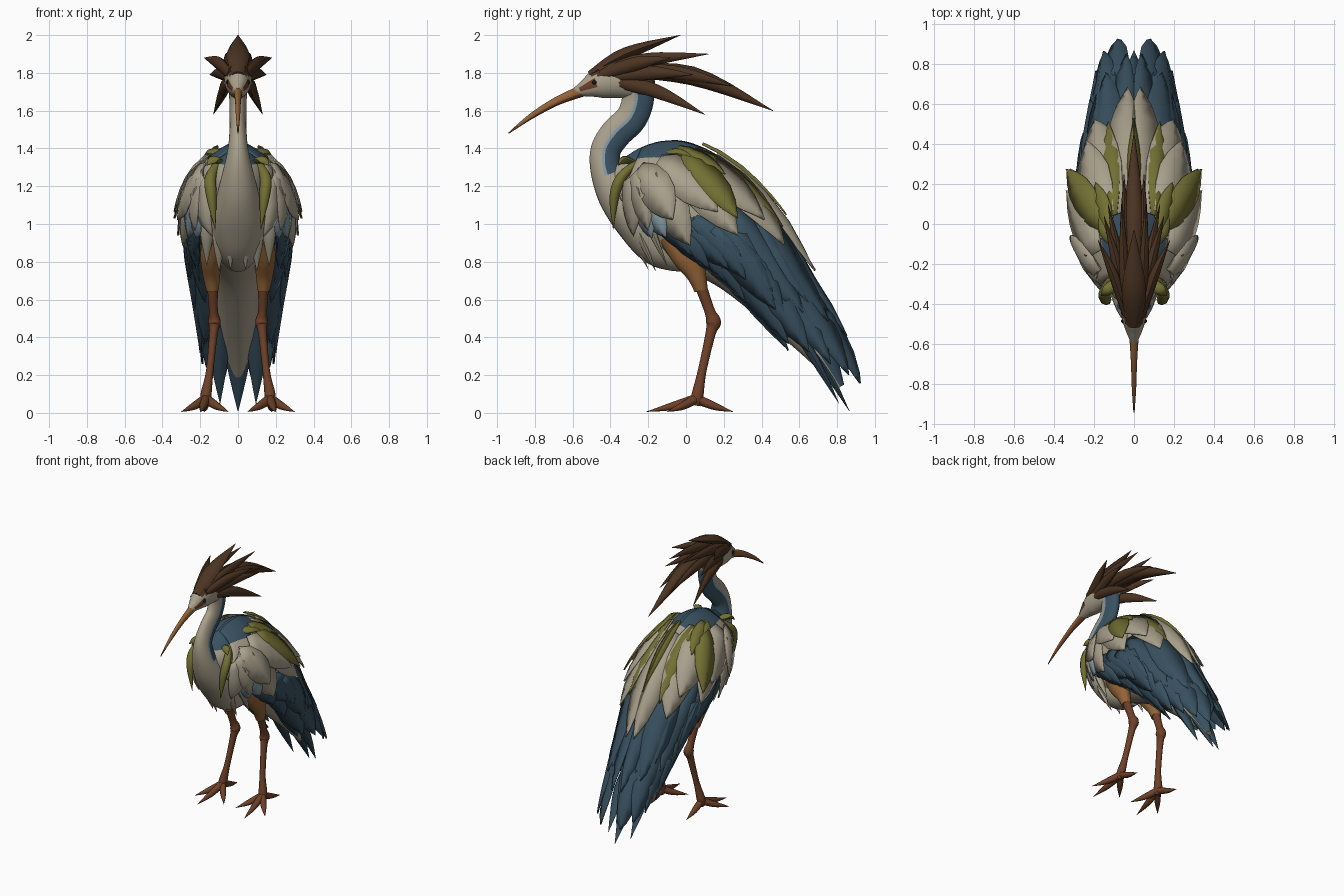
import bpy, bmesh, math
from mathutils import Vector

default = bpy.data.objects.get("Cube")
if default:
    bpy.data.objects.remove(default)


def material(name, colour):
    mat = bpy.data.materials.new(name)
    mat.use_nodes = True
    mat.diffuse_color = (*colour, 1)
    mat.node_tree.nodes["Principled BSDF"].inputs["Base Color"].default_value = (*colour, 1)
    return mat


CREAM = material("cream", (.40, .355, .265))
BLUE = material("slate blue", (.041, .083, .12))
PALE = material("pale blue", (.23, .32, .37))
OLIVE = material("olive", (.17, .16, .033))
BROWN = material("dark brown", (.072, .034, .016))
RUST = material("rust", (.155, .052, .021))
ORANGE = material("orange", (.29, .125, .038))
BLACK = material("eye black", (.01, .01, .01))
ROOF = 1.6  # narrows the upper half of the body towards the spine


def sample(rows, u):
    """Smooth interpolation of (x, y, z, half width, half depth) rows."""
    last = len(rows) - 1
    u = min(max(u, 0), last)
    i = min(int(u), last - 1)
    t = u - i
    a, b, c, d = (rows[min(max(k, 0), last)] for k in (i - 1, i, i + 1, i + 2))
    return [q + t / 2 * (r - p + t * (2 * p - 5 * q + 4 * r - s + t * (3 * (q - r) + s - p)))
            for p, q, r, s in zip(a, b, c, d)]


def surface(rows, u, angle, lift=0, pinch=1):
    """Point on a swept surface; angle 0 is the back, 90 the left side."""
    here = sample(rows, u)
    ahead, behind = sample(rows, u + .05), sample(rows, u - .05)
    tangent = (Vector(ahead[:3]) - Vector(behind[:3])).normalized()
    side = Vector((1, 0, 0))
    side = (side - tangent * side.dot(tangent)).normalized()
    back = side.cross(tangent)
    s, c = math.sin(math.radians(angle)), math.cos(math.radians(angle))
    if c > 0:
        s = math.copysign(abs(s) ** pinch, s)
    wide, deep = max(here[3], .001) + lift, max(here[4], .001) + lift
    return Vector(here[:3]) + side * wide * s + back * deep * c


def finish(name, bm, mats, mirror, thickness=0, smooth=50):
    bmesh.ops.recalc_face_normals(bm, faces=bm.faces)
    mesh = bpy.data.meshes.new(name)
    bm.to_mesh(mesh)
    bm.free()
    obj = bpy.data.objects.new(name, mesh)
    bpy.context.collection.objects.link(obj)
    for mat in mats:
        mesh.materials.append(mat)
    bpy.ops.object.select_all(action="DESELECT")
    obj.select_set(True)
    bpy.context.view_layer.objects.active = obj
    bpy.ops.object.shade_smooth_by_angle(angle=math.radians(smooth))
    if mirror:
        obj.modifiers.new("Mirror", "MIRROR").use_mirror_merge = False
    if thickness:
        obj.modifiers.new("Solidify", "SOLIDIFY").thickness = thickness


def sweep(name, rows, mats, rule=None, steps=6, sides=14, arc=None, span=None, mirror=False,
          pinch=1):
    bm = bmesh.new()
    start, end = span or (0, len(rows) - 1)
    count = max(2, round((end - start) * steps))
    first, final = arc or (0, 360)
    columns = sides + 1 if arc else sides
    rings = []
    for i in range(count + 1):
        u = start + (end - start) * i / count
        rings.append([bm.verts.new(surface(rows, u, first + (final - first) * j / sides, 0, pinch))
                      for j in range(columns)])
    for i in range(count):
        for j in range(sides):
            k = (j + 1) % columns
            face = bm.faces.new((rings[i][j], rings[i][k], rings[i + 1][k], rings[i + 1][j]))
            if rule:
                angle = first + (final - first) * (j + .5) / sides
                u = start + (end - start) * (i + .5) / count
                face.material_index = rule(u, angle if arc else min(angle, 360 - angle))
    if not arc:
        bm.faces.new(rings[0])
        bm.faces.new(rings[-1])
    finish(name, bm, mats, mirror, thickness=.008 if arc else 0)


def spike(name, mat, points, wide, deep, mirror=True, base=.55):
    sizes = (base, 1, .03) if len(points) == 3 else (base, 1, .9, .03)
    rows = [(*p, wide * s, deep * s) for p, s in zip(points, sizes)]
    sweep(name, rows, [mat], sides=8, steps=5, mirror=mirror)


# Body axis, and a wider envelope that the folded wings follow
body = [(0, -.40, 1.30, .03, .05), (0, -.34, 1.26, .11, .14), (0, -.20, 1.20, .18, .265),
        (0, -.05, 1.13, .21, .31), (0, .12, 1.02, .21, .30), (0, .30, .87, .18, .25),
        (0, .47, .66, .13, .18), (0, .66, .41, .09, .11), (0, .82, .14, .02, .02)]
wing_widths = (.04, .135, .225, .265, .28, .27, .23, .18, .13, .04)
wing_depths = (.05, .14, .265, .31, .305, .26, .20, .16, .115, .03)
wing = [(*row[:3], w, d) for row, w, d in zip(body + [(0, .90, .02)], wing_widths, wing_depths)]


def body_rule(u, angle):
    if u > 6.6 and angle < 100:
        return 1
    return 0 if u > 3.4 else 1 if angle < 60 else 2 if angle < 66 else 0


def wing_rule(u, angle):
    if 1.9 < u < 2.6 and angle > 95:
        return 2
    if u < 3 and angle < 54:
        return 1
    return 1 if u + angle / 35 > 6.4 else 0


sweep("body", body, [CREAM, BLUE, PALE], body_rule, sides=40, pinch=ROOF)
sweep("wing_shell", wing, [CREAM, BLUE, PALE], wing_rule, sides=20,
      arc=(8, 132), span=(1.3, 6.8), mirror=True, pinch=ROOF)


def feathers(name, mat, count, u_base, u_tip, a_base, a_tip, width, lift, rise=.02):
    """A row of leaf-shaped plates on the wing; pairs give the first and last feather."""
    bm = bmesh.new()
    outline = ((0, .5), (.2, .85), (.45, 1), (.65, .9), (.82, .58), (.93, .25), (1, .02))
    row_gap = .22
    for n in range(count):
        f = n / max(count - 1, 1)
        u0, u1, a0, a1 = (p[0] + (p[1] - p[0]) * f for p in (u_base, u_tip, a_base, a_tip))
        previous = None
        for t, size in outline:
            u, a = u0 + (u1 - u0) * t, a0 + (a1 - a0) * t
            w, d = sample(wing, u)[3:]
            around = max(math.hypot(w * math.cos(math.radians(a)),
                                    d * math.sin(math.radians(a))), .05)
            # Spread the blade square to its own direction on the surface
            run = Vector(((u1 - u0) * row_gap, math.radians(a1 - a0) * around)).normalized()
            across_a = math.degrees(run.x * width * size / around)
            across_u = -run.y * width * size / row_gap
            height = lift + rise * t + .004 * (n % 2)
            line = [bm.verts.new(surface(wing, u + across_u * s, a + across_a * s,
                                         height - .006 * abs(s), ROOF)) for s in (-1, 0, 1)]
            if previous:
                for k in (0, 1):
                    bm.faces.new((previous[k], previous[k + 1], line[k + 1], line[k]))
            previous = line
    finish(name, bm, [mat], True, thickness=.006)


# Folded wing, from the lowest layer to the highest
feathers("wing_primaries", BLUE, 5, (4.6, 4.6), (8.2, 6.9), (30, 118), (44, 128), .085, .004, .035)
feathers("wing_tips", BLUE, 4, (4.4, 4.2), (7.3, 6.3), (16, 95), (22, 108), .085, .01)
feathers("wing_lower_edge", BLUE, 6, (2.1, 4.8), (4.2, 7.0), (104, 118), (130, 142), .07, .002)
feathers("wing_secondaries", BLUE, 4, (3.3, 4.4), (5.1, 6.4), (106, 84), (118, 100), .075, .006)
feathers("wing_long_coverts", CREAM, 4, (3.3, 1.8), (6.2, 4.0), (12, 80), (16, 118), .1, .02, .03)
feathers("wing_coverts", CREAM, 3, (2.4, 1.5), (4.9, 3.2), (46, 76), (54, 106), .095, .026, .04)
feathers("shoulder_coverts", CREAM, 3, (1.5, 1.3), (3.0, 2.2), (72, 90), (108, 150), .075, .02)
feathers("shoulder_pale_patch", PALE, 2, (1.9, 2.2), (2.9, 3.3), (112, 108), (134, 124), .055, .026)
feathers("scapulars", OLIVE, 2, (2.9, 2.8), (5.1, 5.2), (4, 34), (3, 36), .055, .026, .015)
feathers("outer_scapulars", OLIVE, 1, (2.6, 2.6), (4.5, 4.5), (46, 46), (74, 74), .064, .036, .05)
feathers("upper_scapulars", OLIVE, 1, (2.4, 2.4), (3.7, 3.7), (38, 38), (46, 46), .04, .034)
spike("back_tuft", OLIVE, [(.08, -.11, 1.37), (.13, -.03, 1.37), (.18, .07, 1.33)], .045, .03)
spike("breast_plume", OLIVE, [(.10, -.25, 1.33), (.145, -.34, 1.25), (.14, -.38, 1.14),
                              (.12, -.385, .97)], .03, .028)
spike("collar_tuft", OLIVE, [(.09, -.28, 1.33), (.13, -.33, 1.34), (.165, -.36, 1.31)], .03, .02)

# Tail
spike("tail_centre", BLUE, [(0, .50, .56), (0, .68, .33), (0, .865, .01)], .07, .03, False)
spike("tail_side", BLUE, [(.09, .50, .55), (.10, .66, .32), (.095, .81, .05)], .05, .025)

# Loose breast feathers
for x, y, z in ((.04, -.27, .93), (.10, -.23, .92), (.165, -.17, .95)):
    spike("breast_feather", CREAM, [(x, y - .05, z + .16), (x, y - .005, z), (x, y + .07, z - .17)],
          .034, .02)

# Curved neck running into the chest
neck = [(0, -.27, 1.76, .055, .09), (0, -.255, 1.66, .046, .085), (0, -.29, 1.56, .044, .083),
        (0, -.37, 1.48, .046, .083), (0, -.425, 1.39, .055, .08), (0, -.42, 1.28, .08, .085),
        (0, -.36, 1.16, .11, .11), (0, -.26, 1.02, .14, .12), (0, -.14, .88, .12, .11),
        (0, .0, .80, .07, .06)]
sweep("neck", neck, [CREAM, BLUE, PALE], sides=32,
      rule=lambda u, a: 0 if u > 5.2 or a > 106 else 1 if a < 86 else 2)

# Head, eyes and beak
head = [(0, -.585, 1.70, .018, .022), (0, -.53, 1.72, .042, .048), (0, -.46, 1.745, .062, .08),
        (0, -.37, 1.76, .072, .093), (0, -.27, 1.76, .065, .095), (0, -.19, 1.75, .04, .06),
        (0, -.165, 1.75, .01, .01)]


def head_rule(u, angle):
    if u > 1.6 and angle < 25 + 16 * u:
        return 1
    return 2 if .5 < u < 1.9 and 65 < angle < 100 else 0


sweep("head", head, [CREAM, BROWN, RUST], head_rule, sides=28)
for x in (-.053, .053):
    bpy.ops.mesh.primitive_uv_sphere_add(segments=12, ring_count=8, radius=.012,
                                         location=(x, -.485, 1.75))
    eye = bpy.context.object
    eye.name = "right_eye" if x < 0 else "left_eye"
    eye.data.materials.append(BLACK)
    bpy.ops.object.shade_smooth()
beak = [(0, -.94, 1.48, .003, .003), (0, -.82, 1.57, .011, .015), (0, -.68, 1.652, .016, .023),
        (0, -.53, 1.712, .026, .032)]
sweep("beak", beak, [ORANGE, RUST], lambda u, a: 1 if a > 110 or u < .5 else 0, sides=16)

# Swept-back crest
spike("crest_top", BROWN, [(0, -.51, 1.79), (0, -.32, 1.90), (0, -.03, 2.0)], .06, .035, False)
spike("crest_centre", BROWN, [(0, -.38, 1.81), (0, .03, 1.785), (0, .46, 1.60)], .05, .05, False)
crest = (((.03, -.46, 1.81), (.05, -.20, 1.87), (.06, .12, 1.90)),
         ((.04, -.45, 1.79), (.10, -.26, 1.85), (.18, -.08, 1.88)),
         ((.05, -.38, 1.78), (.09, -.18, 1.80), (.15, .04, 1.79)),
         ((.05, -.36, 1.76), (.08, -.15, 1.70), (.13, .10, 1.58)),
         ((.05, -.36, 1.75), (.075, -.22, 1.72), (.10, -.02, 1.64)),
         ((.03, -.38, 1.81), (.045, -.04, 1.80), (.05, .25, 1.73)))
for points in crest:
    spike("crest_plume", BROWN, points, .025, .036, base=.8)

# Legs and feet
thigh = [(.12, -.04, .95, .07, .11), (.14, .01, .83, .06, .085), (.14, .055, .73, .046, .052),
         (.135, .08, .65, .034, .036)]
sweep("thigh", thigh, [ORANGE], mirror=True)
leg = [(.135, .075, .68, .03, .032), (.13, .125, .54, .024, .028), (.125, .145, .48, .034, .04),
       (.13, .13, .42, .023, .027), (.15, .085, .22, .02, .023), (.17, .06, .09, .03, .032),
       (.17, .05, .04, .022, .026)]
sweep("leg", leg, [RUST], mirror=True)
for x, y in ((.30, -.10), (.20, -.21), (.05, -.10), (.18, .25)):
    ankle, tip = Vector((.17, .055, .075)), Vector((x, y, .006))
    middle = ankle.lerp(tip, .5) + Vector((0, 0, -.006))
    spike("toe", RUST, [ankle, middle, tip], .02, .02, base=1.3)
